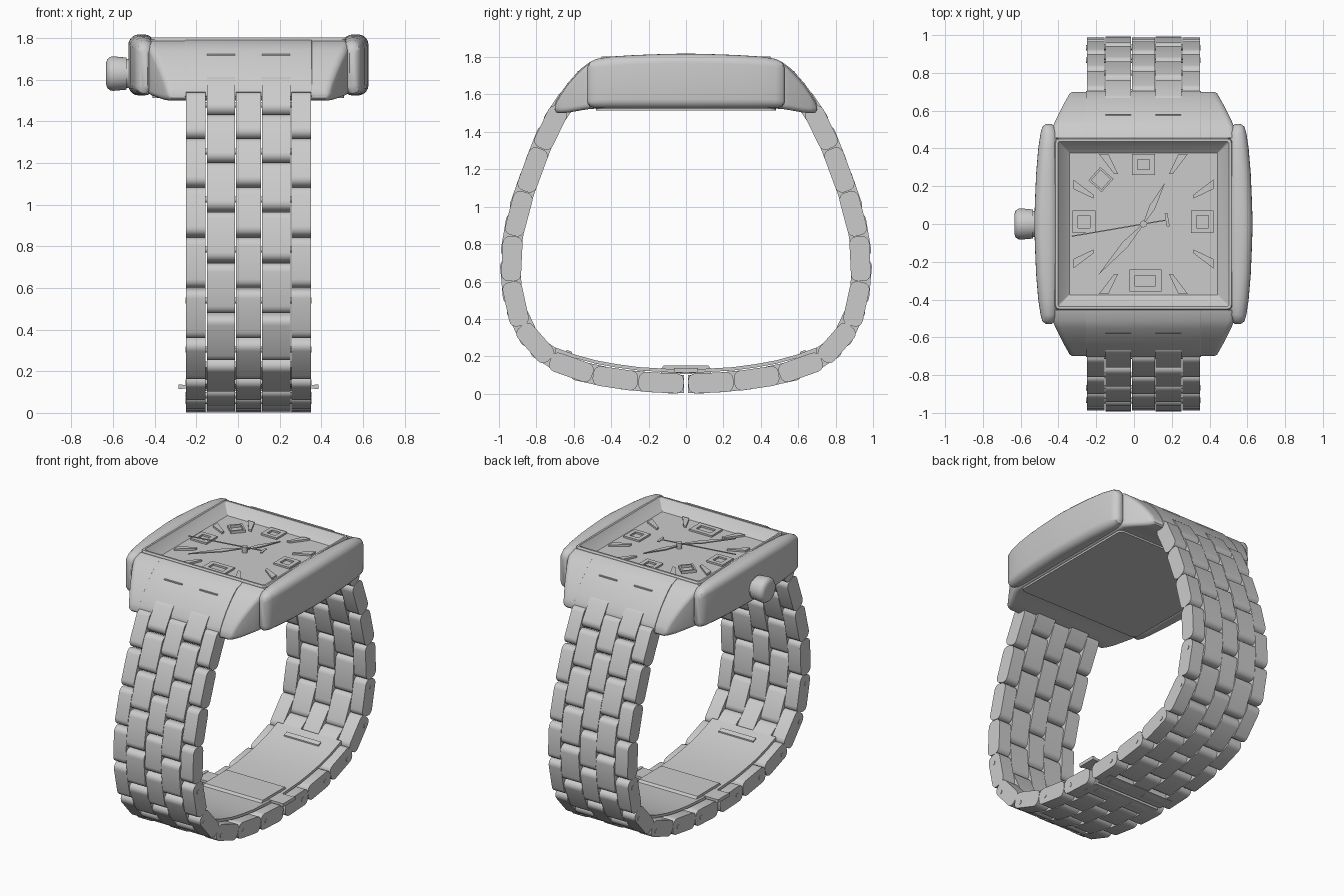
import bpy, bmesh, math
from mathutils import Vector

if "Cube" in bpy.data.objects:
    bpy.data.objects.remove(bpy.data.objects["Cube"])

CX = 0.05      # case and bracelet centre in x
DIAL = 1.74    # dial height


def finish(name, bm, angle=35):
    bmesh.ops.recalc_face_normals(bm, faces=bm.faces)
    me = bpy.data.meshes.new(name)
    bm.to_mesh(me)
    bm.free()
    for p in me.polygons:
        p.use_smooth = True
    me.set_sharp_from_angle(angle=math.radians(angle))
    ob = bpy.data.objects.new(name, me)
    bpy.context.collection.objects.link(ob)
    return ob


def skin(bm, rings):
    # closed loft through rings of equal point count
    vs = [[bm.verts.new(p) for p in r] for r in rings]
    n = len(vs[0])
    for a, b in zip(vs, vs[1:]):
        for i in range(n):
            j = (i + 1) % n
            bm.faces.new((a[i], a[j], b[j], b[i]))
    bm.faces.new(vs[0][::-1])
    bm.faces.new(vs[-1])


def prism(bm, pts, vec):
    pts = [Vector(p) for p in pts]
    skin(bm, [pts, [p + Vector(vec) for p in pts]])


def plate(bm, pts, z0, z1):
    prism(bm, [(x, y, z0) for x, y in pts], (0, 0, z1 - z0))


def box(bm, x0, x1, y0, y1, z0, z1):
    plate(bm, [(x0, y0), (x1, y0), (x1, y1), (x0, y1)], z0, z1)


def round_rect(a0, a1, b0, b1, r, seg=5):
    r = min(r, (a1 - a0) * .49, (b1 - b0) * .49)
    out = []
    for k, (a, b) in enumerate([(a1 - r, b1 - r), (a0 + r, b1 - r), (a0 + r, b0 + r), (a1 - r, b0 + r)]):
        for i in range(seg + 1):
            t = math.pi / 2 * (k + i / seg)
            out.append((a + r * math.cos(t), b + r * math.sin(t)))
    return out


def loft_y(bm, sections):
    # sections: y, x0, x1, z0, z1, corner radius
    skin(bm, [[(x, y, z) for x, z in round_rect(x0, x1, z0, z1, r)]
              for y, x0, x1, z0, z1, r in sections])


def symmetric(half):
    return half + [(-s[0], *s[1:]) for s in reversed(half)]


# Case body with sloping lugs, lowered under the dial
lug = [(.70, .375, 1.512, 1.535), (.692, .39, 1.503, 1.56), (.665, .405, 1.50, 1.605),
       (.63, .425, 1.503, 1.655), (.59, .445, 1.51, 1.70), (.55, .465, 1.517, 1.74),
       (.51, .482, 1.523, 1.77), (.455, .485, 1.525, 1.787), (.445, .485, 1.525, 1.70)]
bm = bmesh.new()
loft_y(bm, symmetric([(y, CX - w, CX + w, a, b, .03) for y, w, a, b in lug]))
finish("case_body", bm)

# End pieces between the lugs, slightly proud of the slope
bm = bmesh.new()
for s in (1, -1):
    loft_y(bm, [(s * (y + .004), CX - .305, CX + .305, a + .01, b + .004, .004) for y, w, a, b in lug[:8]])
    for x in (-.15, .115):
        box(bm, x, x + .135, *sorted((s * .575, s * .581)), 1.70, 1.725)
finish("end_pieces", bm)

# Barrel shaped side bars of the case
bar = [(.53, .485, .515, 1.56, 1.74, .02), (.515, .47, .535, 1.535, 1.772, .04),
       (.48, .455, .545, 1.527, 1.79, .05), (.40, .45, .557, 1.525, 1.803, .05),
       (.27, .45, .568, 1.525, 1.811, .05), (.13, .45, .574, 1.525, 1.816, .05),
       (.04, .45, .577, 1.525, 1.818, .05)]
for side, name in ((1, "side_bar_right"), (-1, "side_bar_left")):
    bm = bmesh.new()
    loft_y(bm, symmetric([(y, *sorted((CX + side * a, CX + side * b)), z0, z1, r)
                          for y, a, b, z0, z1, r in bar]))
    finish(name, bm, 40)

# Bezel with sloping inner wall, closed by the dial
bm = bmesh.new()
skin(bm, [[(CX + x, y, z) for x, y in round_rect(-hx, hx, -hy, hy, r, 3)] for hx, hy, z, r in
          [(.47, .455, 1.68, .025), (.47, .455, 1.795, .025), (.465, .45, 1.803, .022),
           (.453, .438, 1.803, .015), (.448, .433, 1.793, .012), (.392, .375, DIAL, .002)]])
finish("bezel_and_dial", bm, 25)

# Case back
bm = bmesh.new()
skin(bm, [[(CX + x, y, z) for x, y in round_rect(-hx, hx, -.48, .48, .03, 3)]
          for hx, z in ((.46, 1.54), (.46, 1.513))])
finish("case_back", bm)

# Crown
bm = bmesh.new()
skin(bm, [[(x, r * math.cos(t), 1.63 + r * math.sin(t)) for t in [math.tau * i / 40 for i in range(40)]]
          for x, r in [(-.50, .07), (-.535, .07), (-.536, .077), (-.60, .083), (-.615, .08),
                       (-.627, .07), (-.633, .055)]])
finish("crown", bm)


# Hour markers: tapered batons and plain framed blocks
def frame(bm, cx, cy, hx, hy, w, rot=0, z1=DIAL + .012):
    c, s = math.cos(rot), math.sin(rot)
    for x0, x1, y0, y1 in [(-hx, hx, hy - w, hy), (-hx, hx, -hy, w - hy),
                           (-hx, w - hx, w - hy, hy - w), (hx - w, hx, w - hy, hy - w)]:
        plate(bm, [(cx + x * c - y * s, cy + x * s + y * c)
                   for x, y in ((x0, y0), (x1, y0), (x1, y1), (x0, y1))], DIAL - .004, z1)


bm = bmesh.new()
for sx in (1, -1):
    for sy in (1, -1):
        for swap in (False, True):
            quad = [(.135, .265), (.155, .265), (.235, .37), (.185, .37)]
            plate(bm, [(CX + sx * (b if swap else a), sy * (a if swap else b)) for a, b in quad],
                  DIAL - .004, DIAL + .012)
frame(bm, .05, .315, .06, .055, .028)
frame(bm, .06, -.30, .085, .058, .03)
frame(bm, -.265, .012, .06, .06, .028)
frame(bm, .362, .012, .06, .06, .028)
finish("hour_markers", bm)

# Date window
bm = bmesh.new()
frame(bm, -.175, .235, .047, .047, .011, math.radians(48), DIAL + .018)
finish("date_window", bm)


# Hands
def hand(bm, tip, w, z, wide=.4):
    c, t = Vector((CX, 0)), Vector(tip)
    d = t - c
    n = Vector((-d.y, d.x)).normalized() * w
    m = c + d * wide
    plate(bm, [c - d * .06, m - n, t, m + n], z, z + .007)


bm = bmesh.new()
hand(bm, (.165, .22), .017, DIAL + .014)
hand(bm, (-.19, -.27), .019, DIAL + .022)
d = Vector((-.38, -.065)).normalized()
n = Vector((-d.y, d.x))
c = Vector((CX, 0))
for a, b, w in ((-.13, .385, .003), (-.135, -.12, .035)):
    plate(bm, [c + d * a - n * w, c + d * b - n * w, c + d * b + n * w, c + d * a + n * w],
          DIAL + .03, DIAL + .036)
plate(bm, [(CX + .018 * math.cos(i * .3927), .018 * math.sin(i * .3927)) for i in range(16)], DIAL - .004, DIAL + .04)
finish("hands", bm)

# Bracelet path in the y-z plane, from lug to clasp
path = [Vector(p) for p in [(.60, 1.62), (.66, 1.55), (.735, 1.42), (.825, 1.19), (.905, .96), (.945, .73),
                            (.93, .50), (.865, .30), (.69, .15), (.45, .088), (.20, .058), (.01, .053)]]
LEAD = (path[1] - path[0]).length


def at(s):
    s += LEAD
    for a, b in zip(path, path[1:]):
        l = (b - a).length
        if s <= l or b is path[-1]:
            return a + (b - a) * min(s / l, 1)
        s -= l


TOTAL = sum((b - a).length for a, b in zip(path, path[1:])) - LEAD
START = .02
PITCH = (TOTAL - START) / 9


def link(bm, s0, s1, x0, x1, side):
    a, b = at(s0), at(s1)
    d = (b - a).normalized()
    n = Vector((-d.y, d.x))
    mid, h = (a + b) / 2, (b - a).length / 2 - .002
    pts = [mid + d * u + n * v for u, v in round_rect(-h, h, -.053, .053, .038, 4)]
    prism(bm, [(x0, side * p.x, p.y) for p in pts], (x1 - x0, 0, 0))


# Five columns of links, alternate columns shifted by half a link
for name, cols, shift in (("outer_and_centre_links", [(-.25, -.155), (-.01, .11), (.258, .35)], 0),
                          ("between_links", [(-.15, -.015), (.115, .252)], -.5)):
    bm = bmesh.new()
    for side in (1, -1):
        for x0, x1 in cols:
            for k in range(10 if shift else 9):
                s0 = START + (k + shift) * PITCH
                link(bm, max(s0, -.07), min(s0 + PITCH, TOTAL), x0, x1, side)
    finish(name, bm)

# Link pins, and hidden rods tying the columns together
bm = bmesh.new()
for side in (1, -1):
    for k in range(9):
        p = at(START + k * PITCH + .06)
        e = .003 if k > 3 else -.01
        prism(bm, [(-.25 - e, side * p.x + .014 * math.cos(i * math.pi / 6), p.y + .014 * math.sin(i * math.pi / 6))
                   for i in range(12)], (.60 + 2 * e, 0, 0))
finish("link_pins", bm)

# Clasp end blocks, folding blades, catch and push buttons
bm = bmesh.new()
for side in (1, -1):
    box(bm, -.2, .3, *sorted((side * .01, side * .125)), .003, .10)
finish("clasp_end_blocks", bm)

bm = bmesh.new()
for side in (1, -1):
    top = [(.02, .128), (.13, .135), (.25, .142), (.37, .158), (.48, .178), (.59, .208), (.70, .248)]
    low = [(y, z - (.03 if y > .65 else .018)) for y, z in reversed(top)]
    prism(bm, [(-.19, side * y, z) for y, z in top + low], (.48, 0, 0))
    prism(bm, [(-.08, side * y, z) for y, z in [(.61, .212), (.64, .223), (.64, .235), (.61, .224)]], (.26, 0, 0))
finish("clasp_blades", bm)

bm = bmesh.new()
prism(bm, [(-.17, y, z) for y, z in [(-.13, .105), (.13, .105), (.14, .125), (.12, .15),
                                     (-.12, .15), (-.14, .125)]], (.44, 0, 0))
finish("clasp_catch", bm)
bm = bmesh.new()
box(bm, -.27, .37, -.06, .06, .117, .134)
for x in (-.287, .367):
    box(bm, x, x + .02, -.065, .065, .114, .137)
finish("clasp_buttons", bm)
